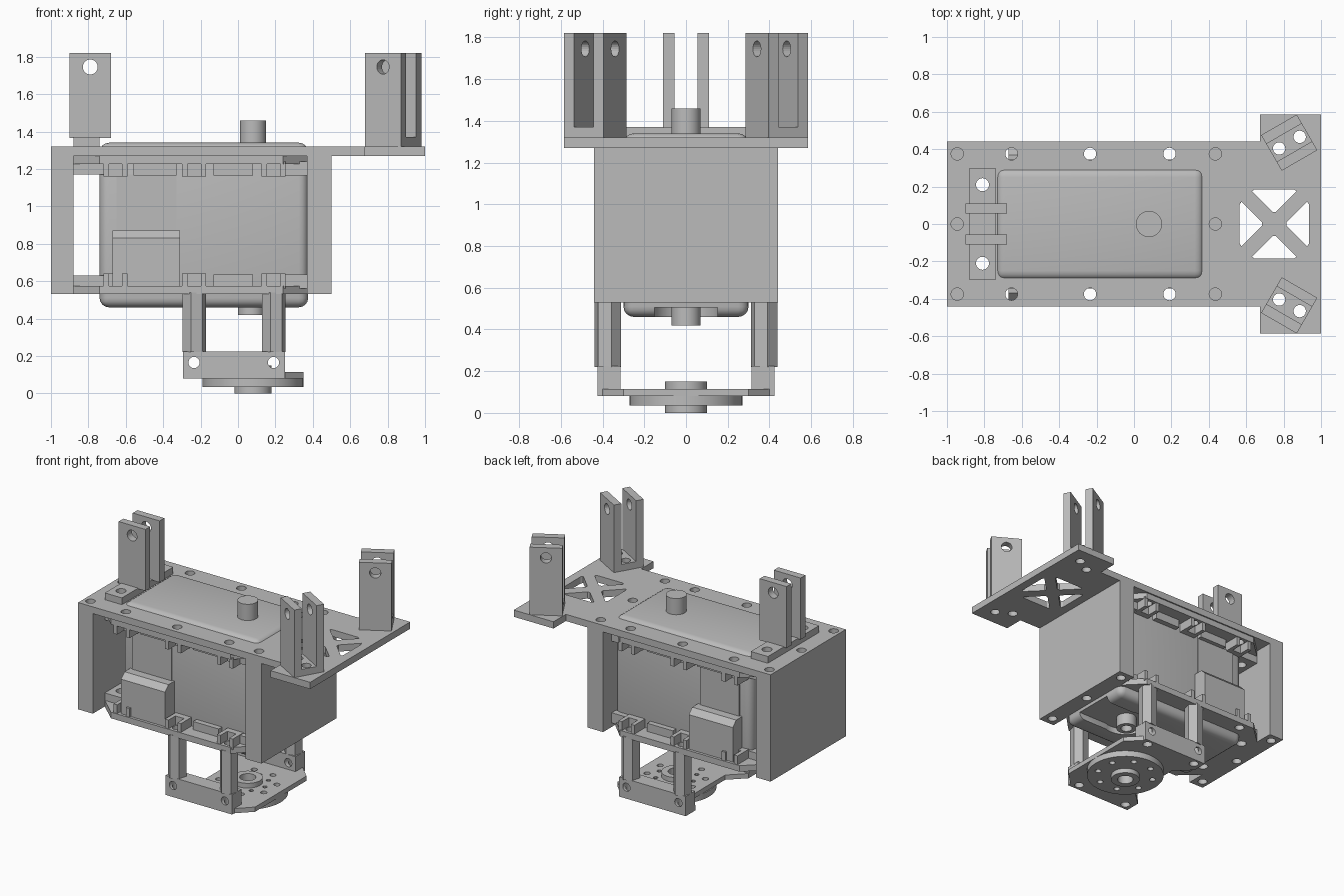
import bpy, bmesh, math
from mathutils import Matrix, Vector

if "Cube" in bpy.data.objects:
    bpy.data.objects.remove(bpy.data.objects["Cube"], do_unlink=True)

grey = bpy.data.materials.new("plain_grey")
grey.use_nodes = True
COL = (0.5, 0.5, 0.5, 1)
grey.diffuse_color = COL
grey.node_tree.nodes["Principled BSDF"].inputs["Base Color"].default_value = COL
cutters = []


def finish(name, bm):
    bmesh.ops.recalc_face_normals(bm, faces=bm.faces)
    me = bpy.data.meshes.new(name)
    bm.to_mesh(me)
    bm.free()
    me.materials.append(grey)
    ob = bpy.data.objects.new(name, me)
    bpy.context.collection.objects.link(ob)
    return ob


def add_prism(bm, pts, a, b, mat=Matrix()):
    low = [bm.verts.new(mat @ Vector((x, y, a))) for x, y in pts]
    top = [bm.verts.new(mat @ Vector((x, y, b))) for x, y in pts]
    n = len(pts)
    bm.faces.new(low[::-1])
    bm.faces.new(top)
    for i in range(n):
        bm.faces.new((low[i], low[(i + 1) % n], top[(i + 1) % n], top[i]))


def prism(name, pts, a, b, mat=Matrix()):
    bm = bmesh.new()
    add_prism(bm, pts, a, b, mat)
    return finish(name, bm)


def rect(x0, x1, y0, y1):
    return [(x0, y0), (x1, y0), (x1, y1), (x0, y1)]


def box(name, x, y, z):
    return prism(name, rect(*x, *y), *z)


def ring(x, y, r, n=24, turn=0):
    return [(x + r * math.cos(turn + math.tau * i / n),
             y + r * math.sin(turn + math.tau * i / n)) for i in range(n)]


def cutter(name, shapes, mat=Matrix()):
    bm = bmesh.new()
    for pts, a, b in shapes:
        add_prism(bm, pts, a, b, mat)
    ob = finish(name, bm)
    ob.hide_render = True
    cutters.append(ob)
    return ob


def apply(ob, mod):
    bpy.context.view_layer.objects.active = ob
    bpy.ops.object.modifier_apply(modifier=mod.name)


def cut(ob, *tools):
    for tool in tools:
        mod = ob.modifiers.new("cut", "BOOLEAN")
        mod.operation, mod.solver, mod.object = "DIFFERENCE", "EXACT", tool
        apply(ob, mod)
    return ob


def bevel(ob, width, segments=4):
    mod = ob.modifiers.new("round", "BEVEL")
    mod.width, mod.segments = width, segments
    apply(ob, mod)
    return ob


# Axes for prisms extruded along x (profile in y, z) and along y (profile in x, z)
ALONG_X = Matrix(((0, 0, 1, 0), (1, 0, 0, 0), (0, 1, 0, 0), (0, 0, 0, 1)))
ALONG_Y = Matrix(((1, 0, 0, 0), (0, 0, 1, 0), (0, 1, 0, 0), (0, 0, 0, 1)))
POSTS = (-0.235, 0.19)
SIDES = (-1, 1)

# Drills: through holes and blind screw holes
shapes = [(ring(x, s * 0.375, 0.033), -0.1, 1.6) for x in (-0.655, *POSTS) for s in SIDES]
shapes += [(ring(-0.81, s * 0.21, 0.035), 0.3, 1.6) for s in SIDES]
for x in (-0.945, 0.435):
    for y in (-0.375, 0, 0.375):
        shapes += [(ring(x, y, 0.033), 1.2, 1.4), (ring(x, y, 0.033), 0.4, 0.62)]
for s in SIDES:
    shapes += [(ring(x, s * y, 0.033), 1.1, 1.6) for x, y in ((0.776, 0.404), (0.886, 0.466))]
drill = cutter("drill", shapes)

# Four triangular windows that leave a cross in the wing
wide, near, far = 0.12, 0.065, 0.185
windows = []
for k in range(4):
    c, s = round(math.cos(k * math.pi / 2)), round(math.sin(k * math.pi / 2))
    tri = [(near, 0.01), (near, -0.01), (far - 0.01, -wide), (far, -wide + 0.015),
           (far, wide - 0.015), (far - 0.01, wide)]
    windows.append(([(0.75 + c * x - s * y, s * x + c * y) for x, y in tri], 1.1, 1.5))
cross = cutter("cross_windows", windows)

# Top plate with wing
half = [(-1, 0.44), (0.675, 0.44), (0.675, 0.585), (1, 0.585)]
outline = half + [(x, -y) for x, y in reversed(half)]
cut(prism("top_plate", outline, 1.27, 1.32), drill, cross)

# End walls
for name, x in (("right_wall", (-1, -0.88)), ("left_wall", (0.37, 0.5))):
    cut(box(name, x, (-0.44, 0.44), (0.53, 1.27)), drill)

# Upper and lower cradle frames with chamfered corners, clips and ledges
frame_half = [(-0.88, 0.3), (-0.74, 0.43), (0.24, 0.43), (0.37, 0.3)]
frame = frame_half + [(x, -y) for x, y in reversed(frame_half)]
for level, flip in (("upper", False), ("lower", True)):
    def zz(a, b):
        return (1.8 - b, 1.8 - a) if flip else (a, b)
    cut(prism(level + "_frame", frame, *zz(1.225, 1.27)), drill)
    cut(box(level + "_flange", (-0.88, -0.72), (-0.3, 0.3), zz(1.17, 1.25)), drill)
    for s in SIDES:
        for x in (-0.655, *POSTS):
            clip = [(-0.065, 0.29), (0.065, 0.29), (0.065, 0.425), (0.036, 0.425),
                    (0.036, 0.345), (-0.036, 0.345), (-0.036, 0.425), (-0.065, 0.425)]
            prism(level + "_clip", [(x + a, s * b) for a, b in clip], *zz(1.16, 1.24))
        for x in ((-0.56, -0.33), (-0.13, 0.08), (0.24, 0.37)):
            box(level + "_ledge", x, sorted((s * 0.29, s * 0.34)), zz(1.165, 1.24))

# Motor case, rounded, with a recess round the lower boss
case = bevel(box("motor_case", (-0.74, 0.375), (-0.3, 0.3), (0.46, 1.34)), 0.05)
recess = cutter("recess", [(ring(0.08, 0, 0.16, 32), 0.4, 0.505)])
slot = cutter("recess_slot", [(rect(0.1, 0.5, -0.15, 0.15), 0.4, 0.505)])
cut(case, recess, slot)
boss = prism("lower_boss", ring(0.07, 0, 0.07, 32), 0.42, 0.55)
cut(boss, cutter("boss_bore", [(ring(0.07, 0, 0.04), 0.3, 0.48)]))
shaft = prism("top_shaft", ring(0.08, 0, 0.07, 32), 1.3, 1.46)

# Side connectors and cover panels
for s in SIDES:
    prof = [(0.28, 0.575), (0.41, 0.575), (0.41, 0.83), (0.37, 0.87), (0.28, 0.87)]
    prism("side_connector", [(s * y, z) for y, z in prof], -0.67, -0.31, ALONG_X)
    box("side_panel", (-0.65, -0.33), sorted((s * 0.29, s * 0.308)), (0.86, 1.17))

# Fork at the right end: base strip and two prongs
cut(box("fork_base", (-0.88, -0.74), (-0.3, 0.3), (1.31, 1.37)), drill)
pin = cutter("fork_pin", [(ring(-0.79, 1.745, 0.04), -0.3, 0.3)], ALONG_Y)
for s in SIDES:
    cut(box("fork_prong", (-0.9, -0.68), sorted((s * 0.055, s * 0.11)), (1.365, 1.82)), pin)

# Angled forks on the wing
u_shape = [(-0.11, 1.31), (0.11, 1.31), (0.11, 1.82), (0.055, 1.82),
           (0.055, 1.37), (-0.055, 1.37), (-0.055, 1.82), (-0.11, 1.82)]
for s in SIDES:
    place = Matrix.Translation((0.83, s * 0.435, 0)) @ Matrix.Rotation(s * math.pi / 6, 4, "Z")
    fork = prism("wing_fork", u_shape, -0.11, 0.11, place @ ALONG_X)
    pin = cutter("wing_pin", [(ring(0, 1.745, 0.038), -0.3, 0.3)], place @ ALONG_Y)
    cut(fork, pin, drill)

# Hexagonal posts
for x in POSTS:
    for s in SIDES:
        cut(prism("hex_post", ring(x, s * 0.375, 0.065, 6, math.pi / 12), 0.22, 0.54), drill)

# Lower bracket: side bars and a floor plate
cross_holes = cutter("bar_holes", [(ring(x, 0.165, 0.03), -0.6, 0.6) for x in POSTS], ALONG_Y)
for s in SIDES:
    cut(box("bracket_bar", (-0.295, 0.25), sorted((s * 0.315, s * 0.425)), (0.08, 0.225)),
        drill, cross_holes)
horn_holes = [(ring(0.08, 0, 0.055, 24), -0.1, 0.3)]
for k in range(8):
    a = math.tau * (k + 0.5) / 8
    horn_holes.append((ring(0.08 + 0.2 * math.cos(a), 0.2 * math.sin(a), 0.022, 12), -0.1, 0.3))
horn_drill = cutter("horn_drill", horn_holes)
extra = [(ring(0.08 + 0.14 * math.cos(k), 0.14 * math.sin(k), 0.016, 10), 0.085, 0.3)
         for k in (math.tau * i / 8 for i in range(8))]
extra_drill = cutter("extra_drill", extra)
floor_half = [(-0.18, 0.2), (-0.295, 0.31), (-0.295, 0.42), (0.23, 0.42), (0.35, 0.3)]
floor = floor_half + [(x, -y) for x, y in reversed(floor_half)]
cut(prism("bracket_floor", floor, 0.08, 0.115), drill, horn_drill, extra_drill)

# Round output horn and hubs
rounds = [case, boss, shaft]
for name, r, a, b in (("output_horn", 0.27, 0.035, 0.08), ("lower_hub", 0.1, 0, 0.04),
                      ("upper_hub", 0.1, 0.11, 0.15)):
    rounds.append(cut(prism(name, ring(0.08, 0, r, 48), a, b), horn_drill))

for ob in cutters:
    bpy.data.objects.remove(ob, do_unlink=True)

# Smooth shading with sharp edges kept
for ob in bpy.context.selected_objects:
    ob.select_set(False)
for ob in rounds:
    ob.select_set(True)
bpy.context.view_layer.objects.active = case
bpy.ops.object.shade_smooth_by_angle(angle=math.radians(35))
